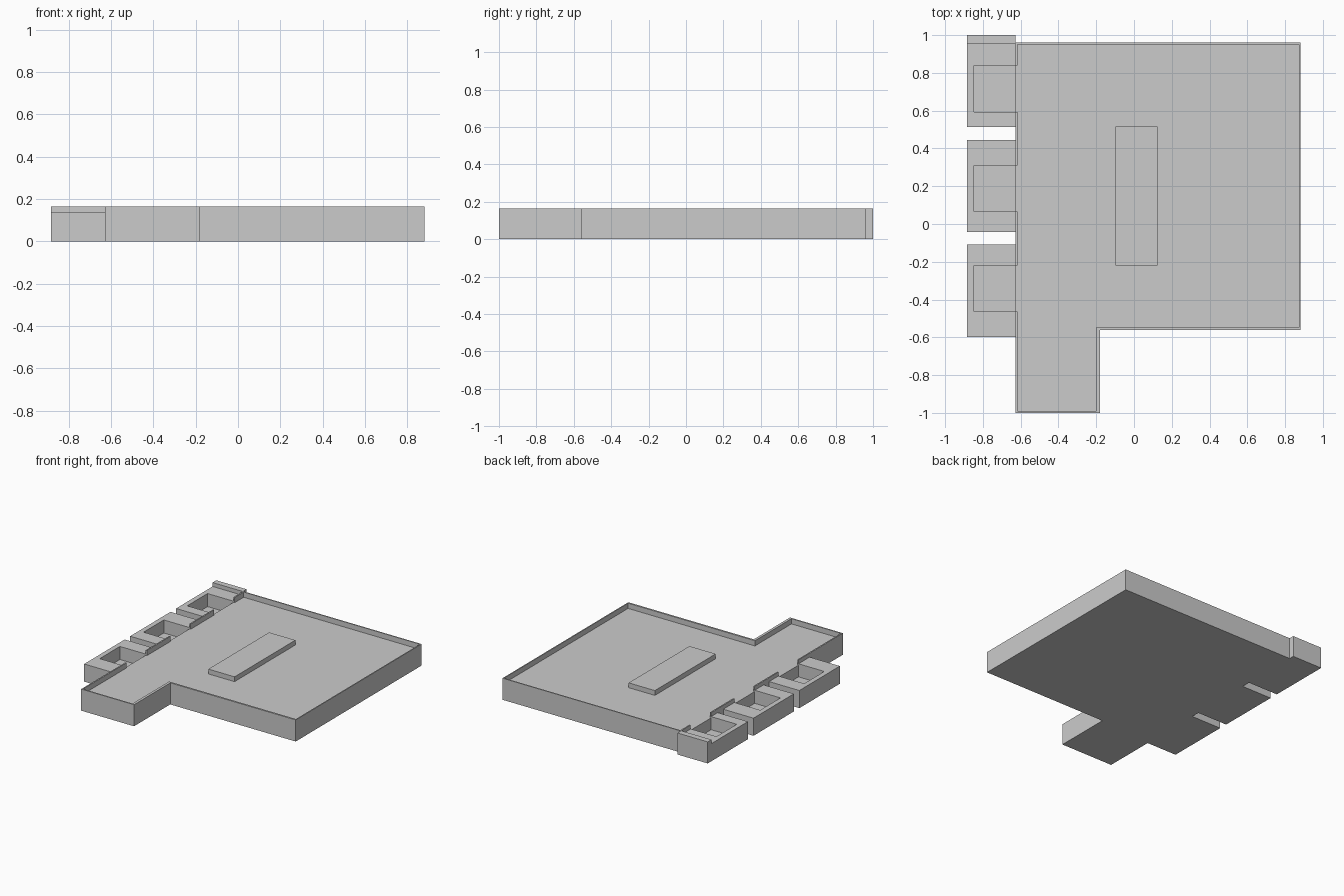
import bpy
import bmesh

if "Cube" in bpy.data.objects:
    bpy.data.objects.remove(bpy.data.objects["Cube"], do_unlink=True)

# Single grey material
GREY = (0.6, 0.6, 0.6, 1)
mat = bpy.data.materials.new("plain_grey")
mat.use_nodes = True
mat.diffuse_color = GREY
mat.node_tree.nodes["Principled BSDF"].inputs["Base Color"].default_value = GREY

# Main heights
TOP, DECK, POD_TOP, PIT = 0.165, 0.125, 0.135, 0.035


def prism(name, outline, z0, z1):
    """Extrude a flat outline from z0 up to z1."""
    bm = bmesh.new()
    face = bm.faces.new([bm.verts.new((x, y, z0)) for x, y in outline])
    ext = bmesh.ops.extrude_face_region(bm, geom=[face])["geom"]
    verts = [v for v in ext if isinstance(v, bmesh.types.BMVert)]
    bmesh.ops.translate(bm, verts=verts, vec=(0, 0, z1 - z0))
    bmesh.ops.recalc_face_normals(bm, faces=bm.faces)
    mesh = bpy.data.meshes.new(name)
    bm.to_mesh(mesh)
    bm.free()
    mesh.materials.append(mat)
    obj = bpy.data.objects.new(name, mesh)
    bpy.context.collection.objects.link(obj)
    return obj


def box(name, x0, x1, y0, y1, z0, z1):
    return prism(name, [(x0, y0), (x1, y0), (x1, y1), (x0, y1)], z0, z1)


def ell(left, right, leg_right, back, step, front):
    """L-shaped outline: wide slab with a narrow leg at the front."""
    return [(left, front), (leg_right, front), (leg_right, step),
            (right, step), (right, back), (left, back)]


def cut(target, cutter):
    """Subtract the cutter from the target, then discard the cutter."""
    cutter.hide_render = True
    mod = target.modifiers.new("cut", "BOOLEAN")
    mod.operation = "DIFFERENCE"
    mod.solver = "EXACT"
    mod.object = cutter
    bpy.context.view_layer.objects.active = target
    bpy.ops.object.modifier_apply(modifier=mod.name)
    bpy.data.objects.remove(cutter, do_unlink=True)


WALL, POD_X, PIT_X = -0.628, -0.884, -0.846

# Slab with a thin raised rim around its recessed deck
slab = prism("rimmed_slab", ell(WALL, 0.882, -0.18, 0.96, -0.562, -1), 0, TOP)
cut(slab, prism("deck_cutter", ell(-0.618, 0.874, -0.2, 0.951, -0.548, -0.99), DECK, 0.3))

# Three side pods, each with an open pit and a gap in the rim
for label, y0, p0, p1, y1 in (("front", -0.598, -0.464, -0.22, -0.108),
                              ("middle", -0.042, 0.066, 0.311, 0.446),
                              ("back", 0.514, 0.594, 0.84, 1.0)):
    cut(slab, box("rim_gap_cutter", WALL - 0.02, -0.6, p0, p1, DECK, 0.3))
    prism(label + "_pod_walls",
          [(WALL, y0), (WALL, p0), (PIT_X, p0), (PIT_X, p1), (WALL, p1),
           (WALL, y1), (POD_X, y1), (POD_X, y0)], 0, POD_TOP)
    box(label + "_pod_floor", PIT_X, WALL, p0, p1, 0, PIT)

# Raised kerb on the back edge of the back pod
box("back_pod_kerb", POD_X, WALL, 0.955, 1.0, POD_TOP, TOP)

# Low platform in the middle of the deck
box("centre_platform", -0.097, 0.125, -0.22, 0.515, DECK, 0.162)
